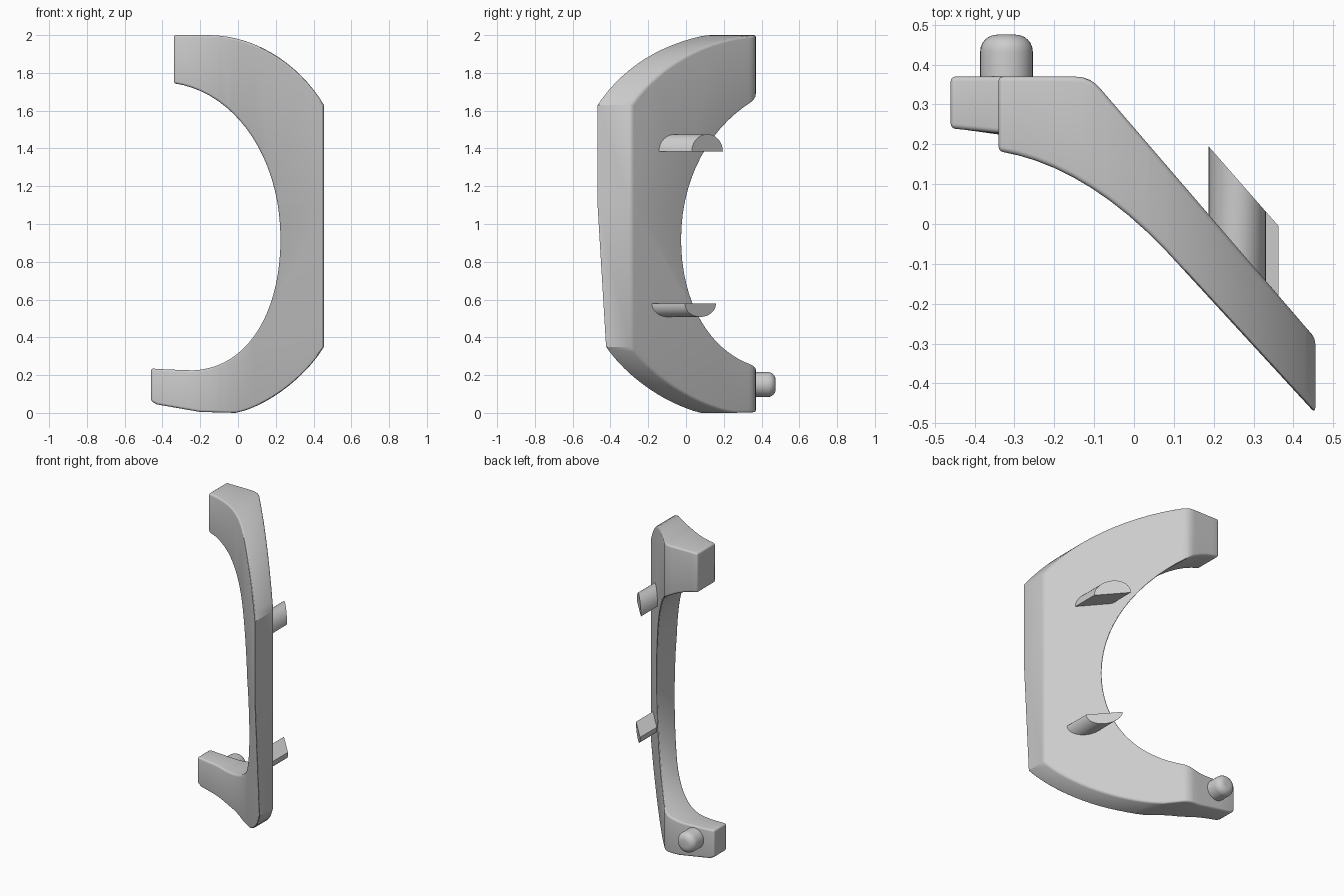
import bpy, bmesh, math
from mathutils import Vector, Matrix
from mathutils.geometry import interpolate_bezier

cube = bpy.data.objects.get("Cube")
if cube:
    bpy.data.objects.remove(cube)

grey = bpy.data.materials.new("plain grey")
grey.use_nodes = True
colour = (0.6, 0.6, 0.6, 1)
grey.diffuse_color = colour
grey.node_tree.nodes["Principled BSDF"].inputs["Base Color"].default_value = colour


def finish(name, bm, bevel=0.0):
    """Turn a bmesh into a smooth object with rounded rims."""
    bmesh.ops.recalc_face_normals(bm, faces=bm.faces)
    mesh = bpy.data.meshes.new(name)
    bm.to_mesh(mesh)
    bm.free()
    mesh.materials.append(grey)
    obj = bpy.data.objects.new(name, mesh)
    bpy.context.collection.objects.link(obj)
    bpy.ops.object.select_all(action='DESELECT')
    obj.select_set(True)
    bpy.context.view_layer.objects.active = obj
    if bevel:
        mod = obj.modifiers.new("rounded rims", 'BEVEL')
        mod.width = bevel
        mod.segments = 4
        mod.limit_method = 'ANGLE'
        mod.angle_limit = math.radians(38)
        mod.use_clamp_overlap = False
        bpy.ops.object.modifier_apply(modifier=mod.name)
    bpy.ops.object.shade_smooth_by_angle(angle=math.radians(30))
    return obj


def curve(a, b, c, d, n=16):
    pts = interpolate_bezier(*[Vector((p[0], p[1], 0)) for p in (a, b, c, d)], n)
    return [(p.x, p.y) for p in pts]


def lerp_on(points, x):
    """Piecewise linear height at x."""
    for (x0, y0), (x1, y1) in zip(points, points[1:]):
        if x <= x1:
            break
    return y0 + (y1 - y0) * (x - x0) / (x1 - x0)


# Plan of the bent plate: front and back lines
front_line = [(-0.46, 0.195)] + curve((-0.34, 0.183), (-0.2, 0.16), (-0.06, 0.08),
                                      (0.08, -0.067), 10) + [(0.455, -0.475)]
back_line = [(-0.46, 0.37)] + curve((-0.15, 0.37), (-0.11, 0.37), (-0.095, 0.353),
                                    (-0.07, 0.323), 6) + [(0.455, -0.287)]


def front_y(x, z):
    thinning = min(max((1.1 - z) / 0.75, 0), 1)
    return lerp_on(front_line, x) + 0.045 * thinning


# C-shaped outline of the handle, seen from the front
outline = [(-0.34, 2.0)]
outline += curve((-0.16, 2.0), (0.1, 2.0), (0.33, 1.84), (0.455, 1.63))
outline += curve((0.455, 0.35), (0.365, 0.2), (0.17, 0.04), (-0.01, 0.0))
outline += [(-0.2, 0.005), (-0.43, 0.045), (-0.46, 0.062), (-0.46, 0.235), (-0.38, 0.23)]
outline += curve((-0.24, 0.225), (0.05, 0.235), (0.225, 0.53), (0.225, 0.92), 20)
outline += curve((0.225, 0.92), (0.225, 1.36), (-0.02, 1.70), (-0.34, 1.745), 20)[1:]

bm = bmesh.new()
bm.faces.new([bm.verts.new((x, 0, z)) for x, z in outline])

# Cut the sheet wherever the plate bends, then give it thickness
cuts = [((x, 0, 0), (1, 0, 0)) for x, _ in front_line[1:-1] + back_line[1:-1]]
cuts += [((0, 0, z), (0, 0, 1)) for z in (0.35, 1.1)]
for co, no in cuts:
    bmesh.ops.bisect_plane(bm, geom=bm.verts[:] + bm.edges[:] + bm.faces[:],
                           dist=0.002, plane_co=co, plane_no=no)
bmesh.ops.remove_doubles(bm, verts=bm.verts, dist=0.006)
sheet = bm.verts[:]
extruded = bmesh.ops.extrude_face_region(bm, geom=bm.faces[:], use_keep_orig=True)
for v in sheet:
    v.co.y = front_y(v.co.x, v.co.z)
for v in extruded["geom"]:
    if isinstance(v, bmesh.types.BMVert):
        v.co.y = lerp_on(back_line, v.co.x)
finish("handle_body", bm, 0.012)


# Half-round tabs on the back, ends cut parallel to the slanted plate
def tab(name, x_mid, z_flat, height):
    bm = bmesh.new()
    half = 0.072
    rings = [[], []]
    for i in range(17):
        a = math.pi * i / 16
        x, z = x_mid + half * math.cos(a), z_flat + height * math.sin(a)
        rings[0].append(bm.verts.new((x, lerp_on(back_line, x) - 0.03, z)))
        rings[1].append(bm.verts.new((x, 0.195 - 1.14 * (x - 0.187), z)))
    for ring in rings:
        bm.faces.new(ring)
    for i in range(17):
        j = (i + 1) % 17
        bm.faces.new((rings[0][i], rings[0][j], rings[1][j], rings[1][i]))
    finish(name, bm)


tab("upper_tab", 0.259, 1.385, 0.09)
tab("lower_tab", 0.291, 0.578, -0.07)

# Round locating pin on the lower arm
bm = bmesh.new()
bmesh.ops.create_cone(bm, cap_ends=True, segments=32, radius1=0.066, radius2=0.066, depth=0.175,
                      matrix=Matrix.Translation((-0.32, 0.3875, 0.15)) @ Matrix.Rotation(math.pi / 2, 4, 'X'))
rim = [e for e in bm.edges if all(v.co.y > 0.4 for v in e.verts)]
bmesh.ops.bevel(bm, geom=rim, offset=0.042, segments=6, profile=0.5, affect='EDGES')
finish("pin", bm)
